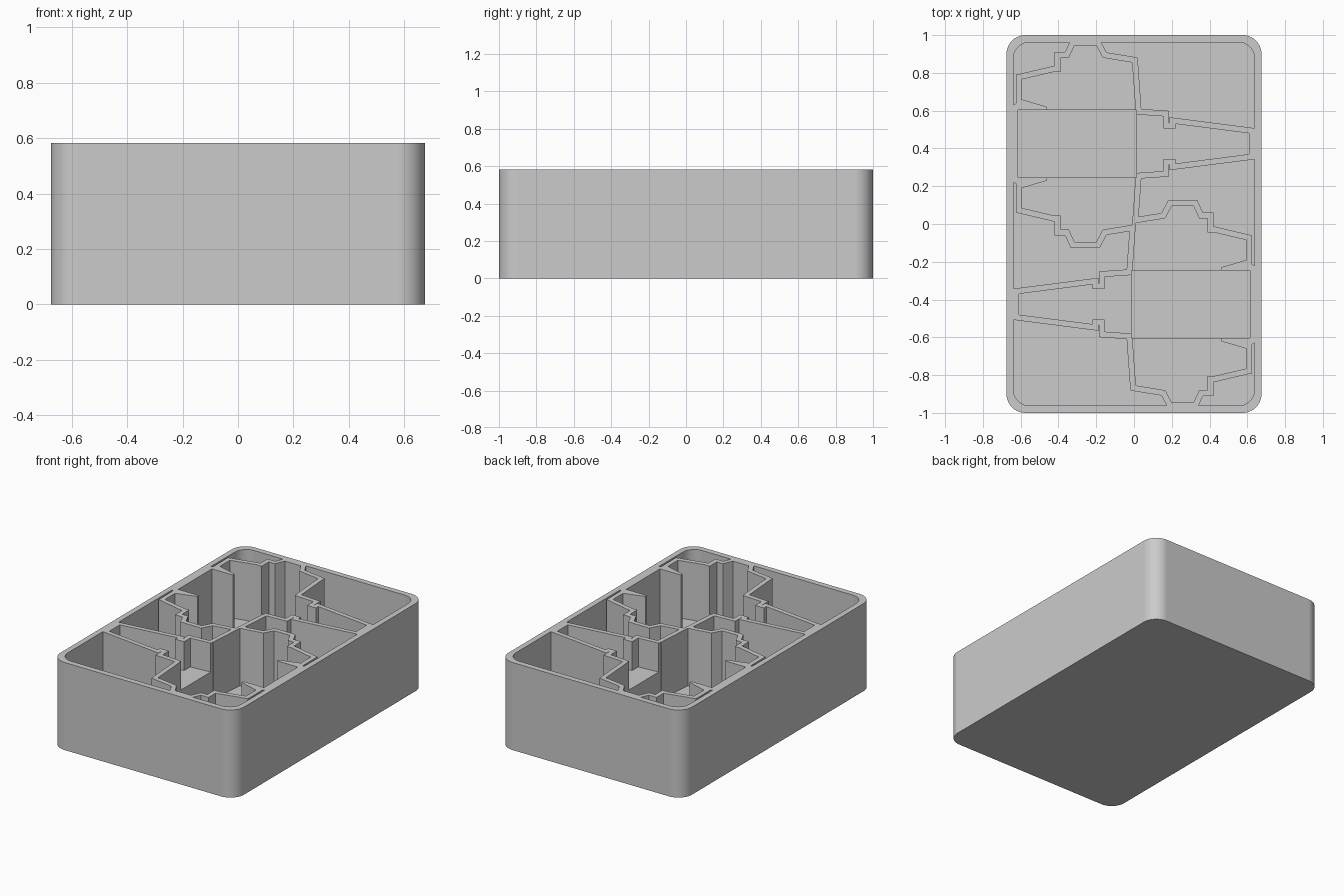
import bpy
import math
from mathutils import Vector

if "Cube" in bpy.data.objects:
    bpy.data.objects.remove(bpy.data.objects["Cube"], do_unlink=True)

HEIGHT, ABOVE, WALL = 0.582, 0.7, 0.031
FLOOR, PIT_Z, WING_Z, NOSE_Z = 0.035, 0.05, 0.2, 0.39
POCKET_Y = 0.425

grey = bpy.data.materials.new("plain_grey")
grey.use_nodes = True
grey.diffuse_color = (0.6, 0.6, 0.6, 1)
grey.node_tree.nodes["Principled BSDF"].inputs["Base Color"].default_value = grey.diffuse_color


def prism(name, outline, z0, z1):
    """Upright solid from a closed outline."""
    n = len(outline)
    area = sum(outline[i - 1][0] * outline[i][1] - outline[i][0] * outline[i - 1][1] for i in range(n))
    if area < 0:
        outline = outline[::-1]
    verts = [(x, y, z) for z in (z0, z1) for x, y in outline]
    faces = [list(range(n))[::-1], list(range(n, 2 * n))]
    faces += [(i, (i + 1) % n, (i + 1) % n + n, i + n) for i in range(n)]
    mesh = bpy.data.meshes.new(name)
    mesh.from_pydata(verts, [], faces)
    mesh.materials.append(grey)
    obj = bpy.data.objects.new(name, mesh)
    bpy.context.collection.objects.link(obj)
    return obj


def rounded(hx, hy, r, steps=10):
    """Rounded rectangle outline."""
    pts = []
    for q, (sx, sy) in enumerate(((1, 1), (-1, 1), (-1, -1), (1, -1))):
        for i in range(steps + 1):
            a = (q + i / steps) * math.pi / 2
            pts.append((sx * (hx - r) + r * math.cos(a), sy * (hy - r) + r * math.sin(a)))
    return pts


def subtract(target, cutter):
    mod = target.modifiers.new("cut", "BOOLEAN")
    mod.operation = "DIFFERENCE"
    mod.solver = "EXACT"
    mod.object = cutter
    bpy.context.view_layer.objects.active = target
    bpy.ops.object.modifier_apply(modifier=mod.name)
    bpy.data.objects.remove(cutter, do_unlink=True)


def offset(pts, d):
    """Mitred offset of the inner points of an open path, to its right."""
    out = []
    for a, b, c in zip(pts, pts[1:], pts[2:]):
        a, b, c = Vector(a), Vector(b), Vector(c)
        u, v = (b - a).normalized(), (c - b).normalized()
        n1, n2 = Vector((u.y, -u.x)), Vector((v.y, -v.x))
        out.append(tuple(b + (n1 + n2) * d / (1 + n1.dot(n2))))
    return out


def flip(pts):
    return [(x, -y) for x, y in pts]


def mirrored(half):
    return half + flip(half)[::-1]


def placed(pts, turn):
    """Move a pocket outline to the back, or turned half round to the front."""
    return [(turn * x, turn * (y + POCKET_Y)) for x, y in pts]


# Pocket half outlines, measured from the pocket's long axis
nose = [(.61, .055), (.22, .105), (.22, .08), (.155, .08), (.155, .145), (.01, .155)]
wing = [(-.01, .43), (-.165, .455), (-.2, .52), (-.315, .52), (-.345, .455), (-.39, .455),
        (-.39, .38), (-.425, .38), (-.595, .34), (-.595, .235), (-.46, .195)]
path = [(.61, -.055)] + nose + wing
wall_half = [(.66, .08)] + offset(path, WALL) + [(-.66, .19)]
nose_shape = mirrored(nose + [(-.05, .155)])
wing_shape = [(0, .1), nose[-1]] + wing + [(-.46, .1)]
pit_shape = mirrored([(.012, .178), (-.613, .178)])

# Outer box and the open cells left around the pocket walls
tray = prism("storage_tray", rounded(.675, 1, .1), 0, HEIGHT)
cells = prism("open_cells", rounded(.638, .962, .085), FLOOR, ABOVE)
for turn in (1, -1):
    subtract(cells, prism("pocket_walls", placed(mirrored(wall_half), turn), -.1, 1))
subtract(tray, cells)

# Two shaped pockets: shallow nose, deeper wings, deepest central pit
for turn in (1, -1):
    for name, shape, z in (("nose_cut", nose_shape, NOSE_Z), ("wing_cut", wing_shape, WING_Z),
                           ("wing_cut", flip(wing_shape), WING_Z), ("pit_cut", pit_shape, PIT_Z)):
        subtract(tray, prism(name, placed(shape, turn), z, ABOVE))

# Smooth rounded corners, flat walls
bpy.ops.object.select_all(action="DESELECT")
tray.select_set(True)
bpy.context.view_layer.objects.active = tray
bpy.ops.object.shade_smooth_by_angle(angle=math.radians(30))
flat_walls = tray.modifiers.new("flat_walls", "WEIGHTED_NORMAL")
flat_walls.keep_sharp = True
